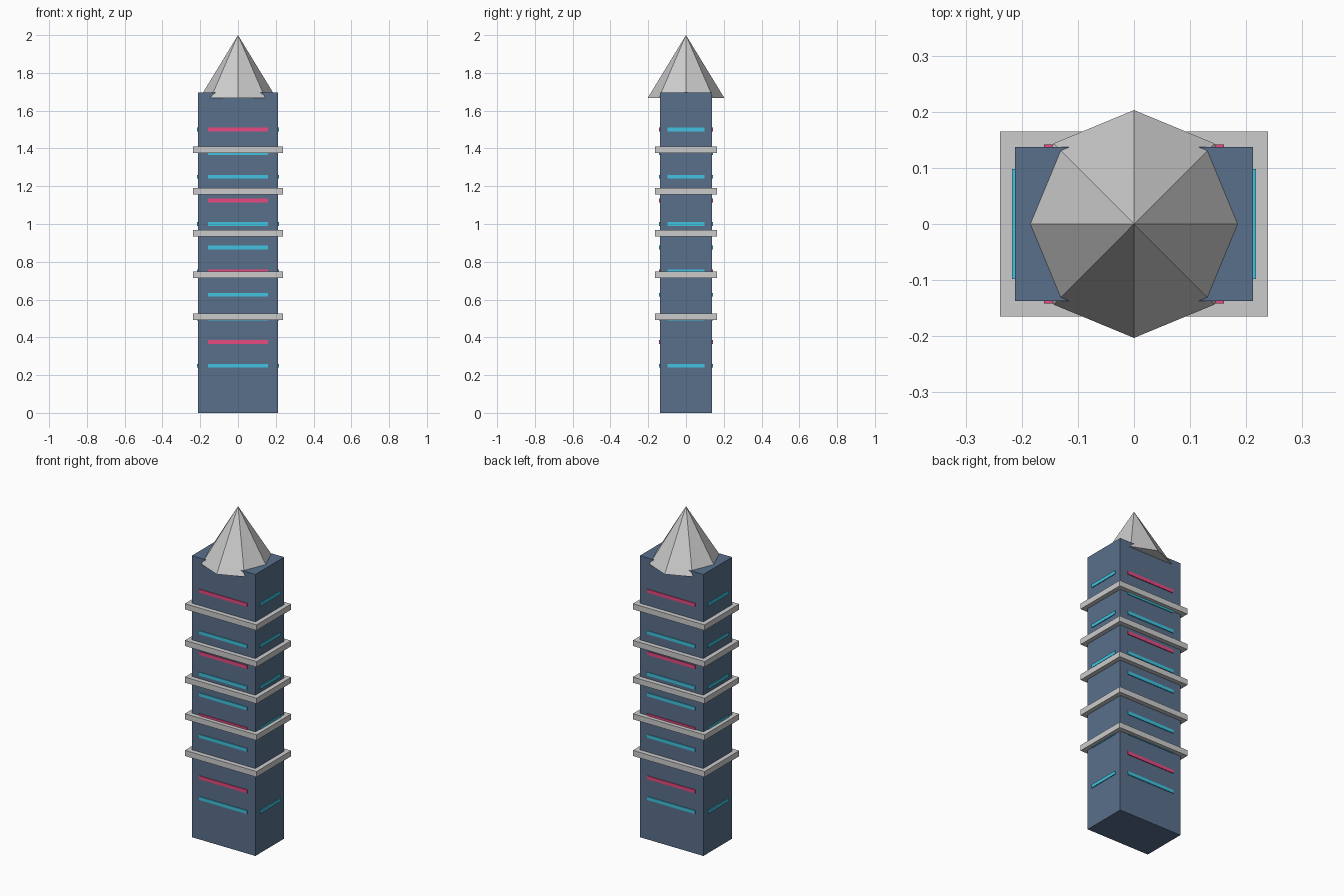
import bpy, math

if "Cube" in bpy.data.objects:
    bpy.data.objects.remove(bpy.data.objects["Cube"])

BODY_X, BODY_Y, BODY_H = 0.212, 0.137, 1.697   # half width, half depth, height


def material(name, rgb):
    m = bpy.data.materials.new(name)
    m.diffuse_color = (*rgb, 1)
    m.use_nodes = True
    m.node_tree.nodes["Principled BSDF"].inputs["Base Color"].default_value = m.diffuse_color
    return m


blue = material("slate_blue", (0.10, 0.16, 0.26))
cyan = material("cyan_light", (0.05, 0.55, 0.75))
pink = material("pink_light", (0.80, 0.07, 0.22))


def box(name, centre, size, mat=None):
    bpy.ops.mesh.primitive_cube_add(size=1, location=centre)
    ob = bpy.context.object
    ob.name = name
    ob.scale = size
    bpy.ops.object.transform_apply(location=False, rotation=False, scale=True)
    if mat:
        ob.data.materials.append(mat)
    return ob


# Main tower block
box("tower_body", (0, 0, BODY_H / 2), (2 * BODY_X, 2 * BODY_Y, BODY_H), blue)

# Five projecting ledges
for i in range(5):
    box(f"ledge_{i + 1}", (0, 0, 0.51 + 0.221 * i), (0.478, 0.33, 0.034))

# Glowing strips: every level on front and back, every other level on the sides
for i in range(2, 13):
    z = 0.125 * i
    for s, side in ((-1, "front"), (1, "back")):
        box(f"{side}_strip_{i}", (0, s * BODY_Y, z), (0.32, 0.01, 0.02),
            pink if i % 3 == 0 else cyan)
    if i % 2 == 0:
        for s, side in ((-1, "left"), (1, "right")):
            box(f"{side}_strip_{i}", (s * BODY_X, 0, z), (0.01, 0.196, 0.02), cyan)

# Eight-sided roof, its base sunk slightly into the block
bpy.ops.mesh.primitive_cone_add(vertices=8, radius1=0.203, radius2=0,
                                depth=0.333, location=(0, 0, 2 - 0.333 / 2))
bpy.context.object.name = "spire_roof"
